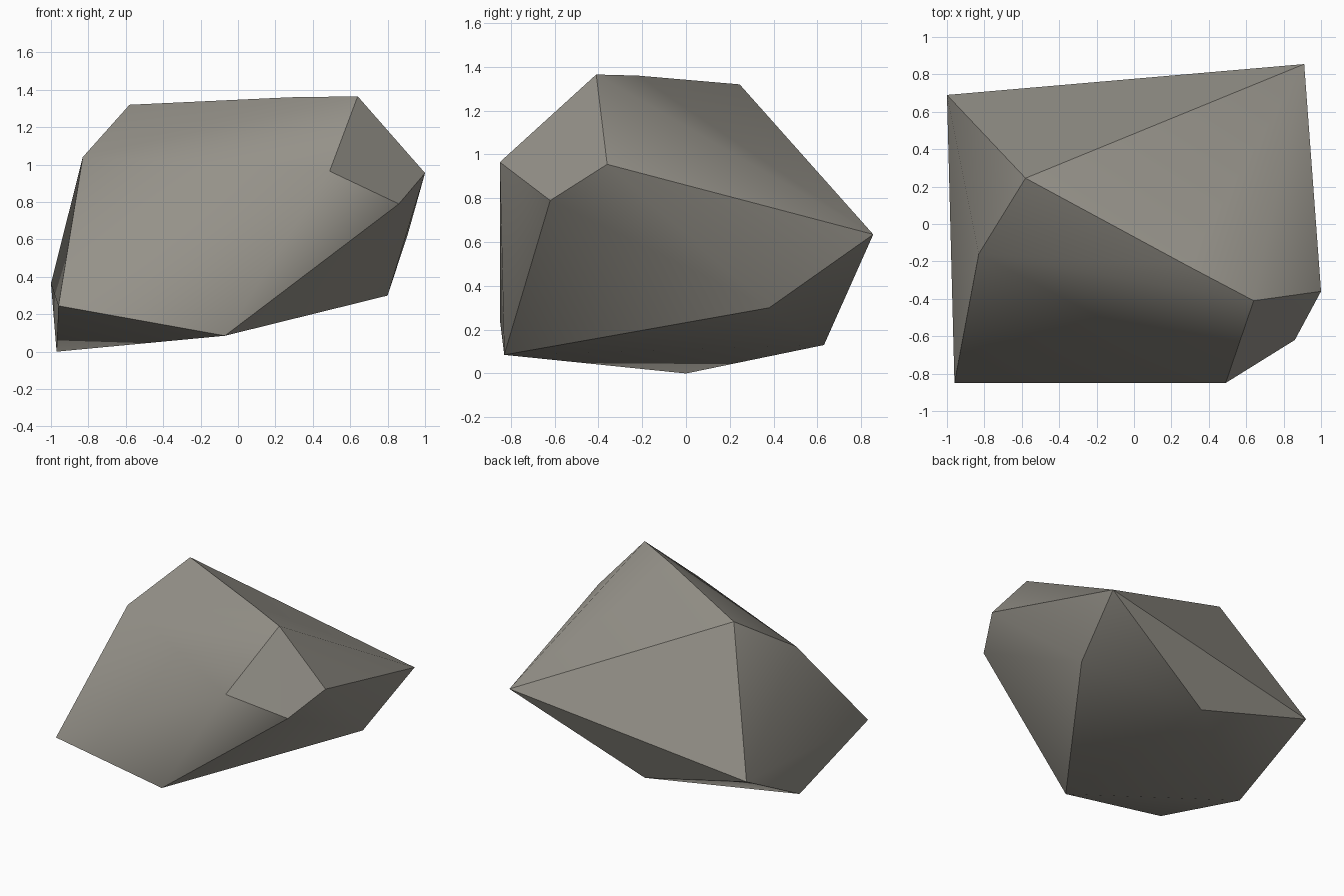
import bpy
import bmesh

cube = bpy.data.objects.get("Cube")
if cube:
    bpy.data.objects.remove(cube, do_unlink=True)

# Stone colour
stone = bpy.data.materials.new("warm grey stone")
stone.use_nodes = True
colour = (0.30, 0.285, 0.25, 1)
stone.diffuse_color = colour
stone.node_tree.nodes["Principled BSDF"].inputs["Base Color"].default_value = colour

# Corners of the boulder
corners = {
    "A": (-0.58, 0.245, 1.32),   # top ridge
    "N": (0.28, -0.22, 1.36),
    "B": (0.64, -0.41, 1.365),
    "C": (1.0, -0.36, 0.955),    # chipped corner
    "D": (0.86, -0.62, 0.79),
    "E": (0.49, -0.85, 0.965),
    "F": (0.80, 0.38, 0.30),     # lower side
    "G": (-0.07, -0.83, 0.085),  # lower front
    "H": (-0.96, -0.85, 0.245),
    "I": (-0.83, -0.16, 1.04),
    "J": (-1.0, 0.69, 0.365),    # lower back
    "L": (-0.97, 0.0, 0.0),
    "P": (0.91, 0.855, 0.635),
    "Q": (-0.09, 0.63, 0.13),
}
# Crisp creases between the broken facets, as runs of corners
creases = ["ANBEDGHIA", "BCD", "CPAJPQJLH", "PFG"]

bm = bmesh.new()
verts = {name: bm.verts.new(co) for name, co in corners.items()}
bmesh.ops.convex_hull(bm, input=list(bm.verts))
bmesh.ops.recalc_face_normals(bm, faces=bm.faces)
for face in bm.faces:
    face.smooth = True
for run in creases:
    for a, b in zip(run, run[1:]):
        edge = bm.edges.get((verts[a], verts[b]))
        if edge:
            edge.smooth = False

mesh = bpy.data.meshes.new("boulder")
bm.to_mesh(mesh)
bm.free()
mesh.materials.append(stone)
boulder = bpy.data.objects.new("boulder", mesh)
bpy.context.collection.objects.link(boulder)
